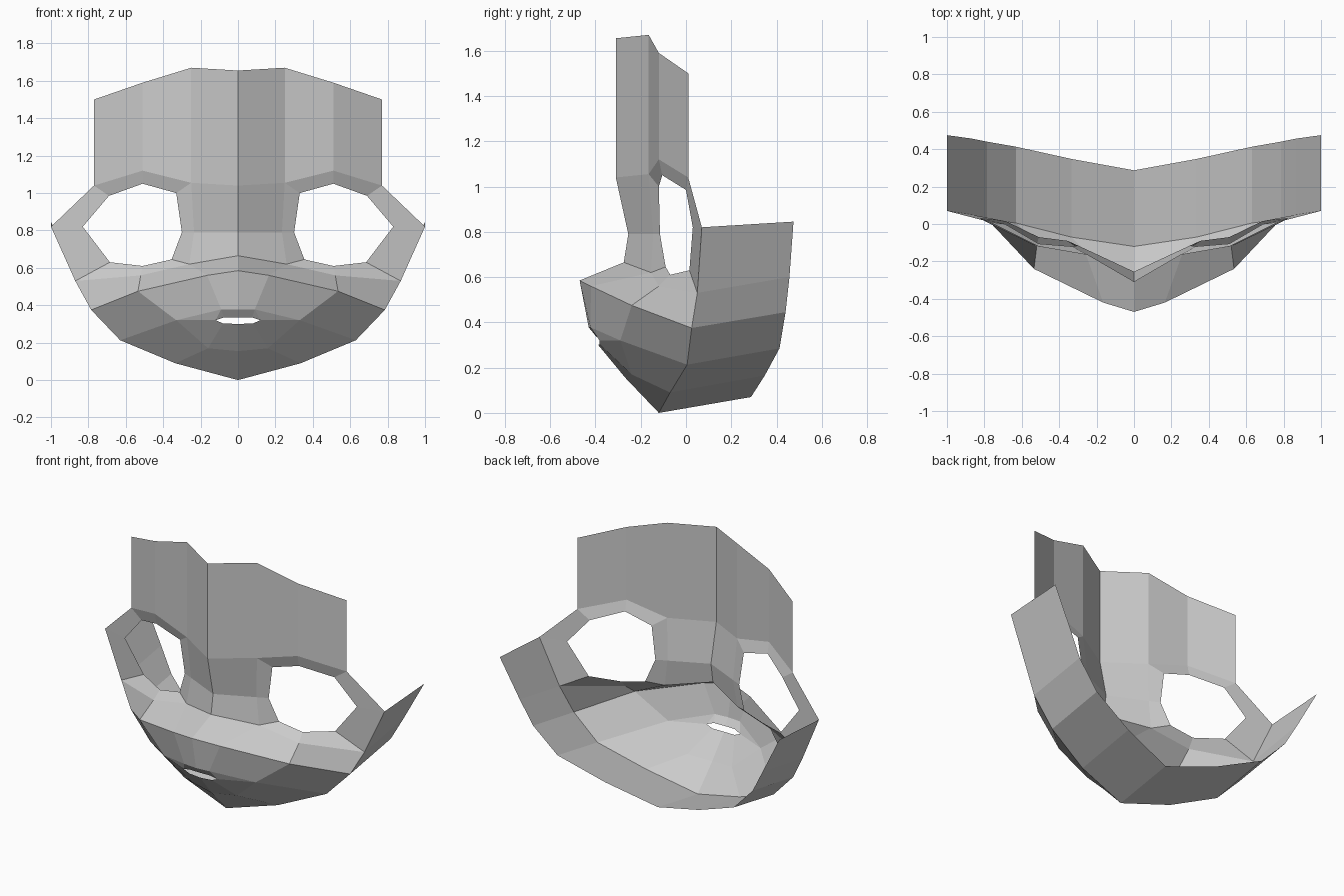
import bpy, bmesh
from mathutils import Vector

if "Cube" in bpy.data.objects:
    bpy.data.objects.remove(bpy.data.objects["Cube"])

grey = bpy.data.materials.new("plain grey")
grey.diffuse_color = (0.6, 0.6, 0.6, 1)
grey.use_nodes = True
grey.node_tree.nodes["Principled BSDF"].inputs["Base Color"].default_value = grey.diffuse_color


def half_shell(name, pts, faces, outward):
    """Flat-faced open shell for the +x half, mirrored across x = 0."""
    bm = bmesh.new()
    v = {k: bm.verts.new(p) for k, p in pts.items()}
    for f in faces:
        bm.faces.new([v[k] for k in f.split()])
    loose = [x for x in bm.verts if not x.link_faces]
    bmesh.ops.delete(bm, geom=loose, context='VERTS')
    bmesh.ops.recalc_face_normals(bm, faces=bm.faces[:])
    bm.normal_update()
    if sum(f.normal.dot(Vector(outward)) * f.calc_area() for f in bm.faces) < 0:
        bmesh.ops.reverse_faces(bm, faces=bm.faces[:])
    mesh = bpy.data.meshes.new(name)
    bm.to_mesh(mesh)
    bm.free()
    mesh.materials.append(grey)
    ob = bpy.data.objects.new(name, mesh)
    bpy.context.collection.objects.link(ob)
    mod = ob.modifiers.new("mirror", 'MIRROR')
    mod.use_clip = True


def row(prefix, coords):
    return {f"{prefix}{i}": c for i, c in enumerate(coords)}


def strip(a, b, n):
    return [f"{a}{i} {a}{i+1} {b}{i+1} {b}{i}" for i in range(n)]


# Shared edge lines, from the centre outwards
brow = row("b", [(0, -.31, 1.04), (.25, -.165, 1.055), (.51, -.12, 1.12), (.77, .01, 1.04)])
top = row("t", [(0, -.31, 1.655), (.25, -.165, 1.67), (.51, -.12, 1.59), (.77, .01, 1.5)])
# Eye hole, clockwise from its upper inner corner
eye = row("e", [(.33, -.12, 1.0), (.51, -.105, 1.05), (.69, 0, .985), (.83, .03, .82),
                (.685, .015, .63), (.51, -.07, .61), (.355, -.09, .645), (.30, -.115, .79)])
nose = {"m0": (0, -.255, .79), "m1": (.235, -.145, .79),
        "n0": (0, -.275, .665), "n1": (.26, -.155, .62), "c": (.52, -.12, .56)}
# Side of the face, from the temple down to the chin
side = row("s", [(1, .07, .82), (.87, .05, .53), (.785, .025, .375),
                 (.63, .005, .213), (.335, -.07, .09), (0, -.12, 0)])
back = row("k", [(1, .475, .845), (.87, .457, .60), (.785, .44, .445),
                 (.63, .413, .285), (.335, .348, .165), (0, .287, .07)])
ridge = row("r", [(0, -.47, .585), (.165, -.42, .56), (.535, -.24, .475)])
# Mouth slit, lip above it and chin below it
mouth = {"l0": (0, -.43, .378), "l1": (.09, -.422, .378),
         "u0": (0, -.395, .335), "u1": (.075, -.392, .335),
         "q": (.12, -.382, .32),
         "d0": (0, -.388, .30), "d1": (.08, -.382, .303),
         "h0": (0, -.268, .155), "h1": (.16, -.24, .17), "j": (.33, -.29, .32)}

half_shell("forehead", {**top, **brow}, strip("t", "b", 3), (0, -1, 0))

half_shell("eye_and_nose_surround", {**brow, **eye, **nose, **side}, [
    "b0 b1 m1 m0", "m0 m1 n1 n0", "b1 e0 e7 m1", "m1 e7 e6 n1",
    "b1 b2 e1 e0", "b2 b3 e2 e1", "b3 s0 e3 e2", "e3 s0 s1 e4",
    "e4 s1 c e5", "e5 c n1 e6"], (0, -1, 0))

half_shell("muzzle", {**nose, **ridge, **side, **mouth}, [
    "n0 n1 r1 r0", "n1 c r2 r1", "c s1 s2 r2",
    "r0 r1 l1 l0", "r1 r2 j l1", "r2 s2 s3 j",
    "l0 l1 u1 u0", "l1 q u1", "l1 j q",
    "d0 d1 h1 h0", "d1 q j h1", "j s3 s4 h1", "h0 h1 s4 s5"], (0, -1, 0))

half_shell("jaw_band", {**side, **back}, strip("s", "k", 5), (1, 0, -1))
